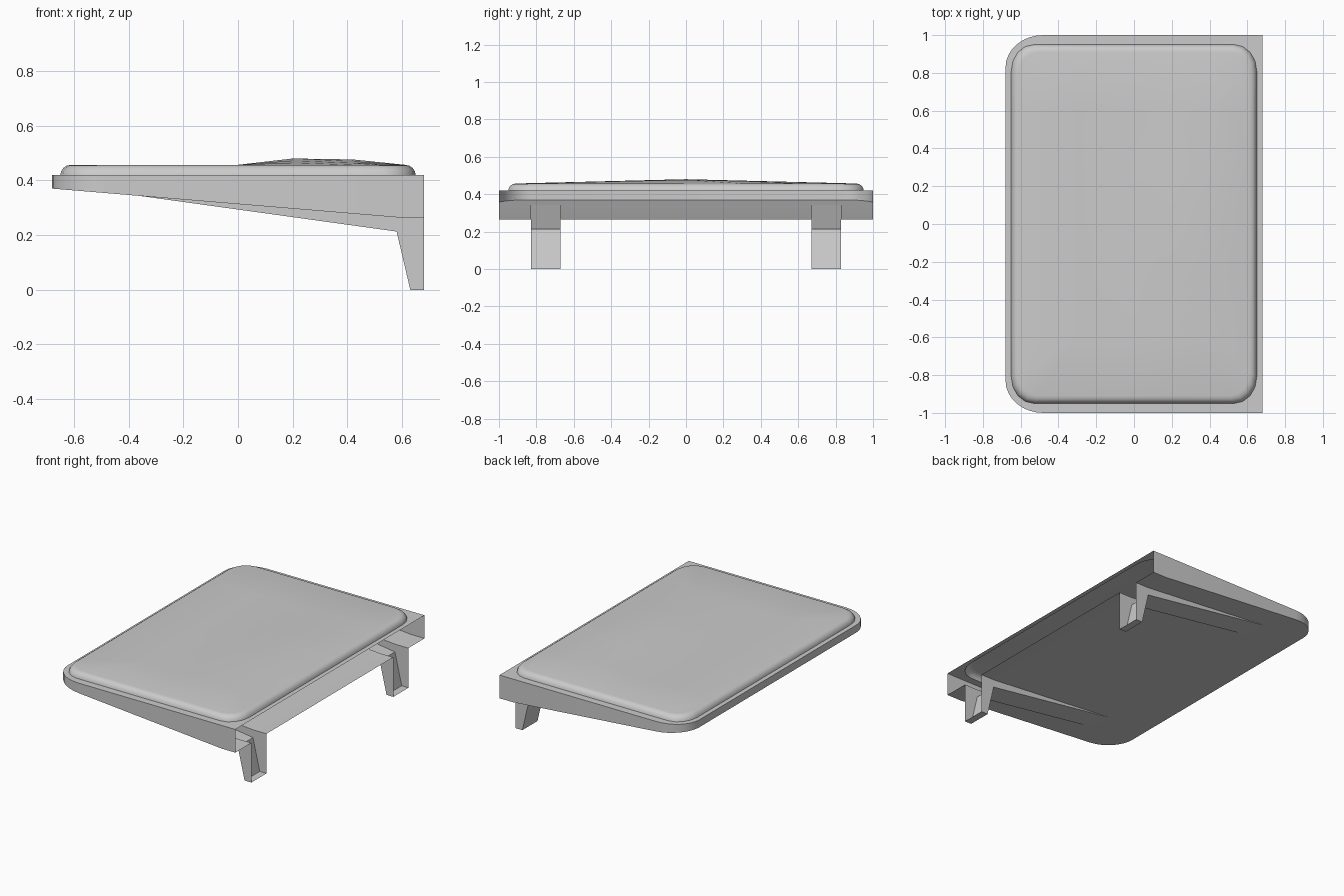
import bpy, bmesh, math
from mathutils import Vector

if "Cube" in bpy.data.objects:
    bpy.data.objects.remove(bpy.data.objects["Cube"])

RIM_Z = 0.42
SLOT_X, KNEE_X, END_X = -0.36, 0.58, 0.68
LEG_IN, LEG_OUT = 0.67, 0.83


def floor_z(x):
    return 0.37 - 0.105 * (min(x, KNEE_X) + 0.68) / 1.26


def arc(cx, cy, rx, ry, a0, a1, n):
    return [(cx + rx * math.cos(math.radians(a0 + (a1 - a0) * i / n)),
             cy + ry * math.sin(math.radians(a0 + (a1 - a0) * i / n))) for i in range(n + 1)]


def cushion_outline(inset):
    hx, hy = 0.65 - inset, 0.95 - inset
    rx, ry = 0.12 - inset / 2, 0.14 - inset / 2
    pts = []
    for k, (sx, sy) in enumerate([(1, 1), (-1, 1), (-1, -1), (1, -1)]):
        pts += arc(sx * (hx - rx), sy * (hy - ry), rx, ry, 90 * k, 90 * k + 90, 4)
    return pts


def finish(name, bm):
    bmesh.ops.remove_doubles(bm, verts=bm.verts, dist=1e-5)
    bmesh.ops.recalc_face_normals(bm, faces=bm.faces)
    mesh = bpy.data.meshes.new(name)
    bm.to_mesh(mesh)
    bm.free()
    ob = bpy.data.objects.new(name, mesh)
    bpy.context.collection.objects.link(ob)
    bpy.ops.object.select_all(action='DESELECT')
    ob.select_set(True)
    bpy.context.view_layer.objects.active = ob
    bpy.ops.object.shade_smooth_by_angle(angle=math.radians(30))
    return ob


def bisect(bm, axis, values):
    for v in values:
        co, no = Vector(), Vector()
        co[axis], no[axis] = v, 1
        bmesh.ops.bisect_plane(bm, geom=bm.verts[:] + bm.edges[:] + bm.faces[:],
                               dist=1e-5, plane_co=co, plane_no=no)


# Outer outline: square corners at +x, rounded at -x
outline = ([(END_X, 1), (KNEE_X, 1)] + arc(-0.48, 0.83, 0.20, 0.17, 90, 180, 8)
           + arc(-0.48, -0.83, 0.20, 0.17, 180, 270, 8) + [(KNEE_X, -1), (END_X, -1)])

# Side walls, open at the +x end
bm = bmesh.new()
top = [bm.verts.new((x, y, RIM_Z)) for x, y in outline]
low = [bm.verts.new((x, y, floor_z(x))) for x, y in outline]
for i in range(len(top) - 1):
    bm.faces.new((top[i], low[i], low[i + 1], top[i + 1]))
finish("side_walls", bm)

# Sloped floor with two slots above the legs
bm = bmesh.new()
bm.faces.new([bm.verts.new((x, y, 0)) for x, y in outline])
bisect(bm, 1, (-LEG_OUT, -LEG_IN, LEG_IN, LEG_OUT))
bisect(bm, 0, (SLOT_X, KNEE_X))
slots = [f for f in bm.faces
         if LEG_IN < abs(f.calc_center_median().y) < LEG_OUT and f.calc_center_median().x > SLOT_X]
bmesh.ops.delete(bm, geom=slots, context='FACES')
for v in bm.verts:
    v.co.z = floor_z(v.co.x)
finish("floor", bm)

# Flat rim around the cushion
bm = bmesh.new()
for loop in (outline, cushion_outline(0)):
    vs = [bm.verts.new((x, y, RIM_Z)) for x, y in loop]
    for i in range(len(vs)):
        bm.edges.new((vs[i - 1], vs[i]))
bmesh.ops.triangle_fill(bm, edges=bm.edges[:], use_beauty=True, normal=(0, 0, 1))
finish("rim", bm)

# Hollow wedge legs, open at the +x end and on top
under = [(SLOT_X, floor_z(SLOT_X)), (KNEE_X, 0.213), (0.63, 0), (END_X, 0)]
side = under + [(END_X, floor_z(END_X)), (KNEE_X, floor_z(KNEE_X))]
for s, name in ((-1, "front_leg"), (1, "back_leg")):
    bm = bmesh.new()
    a = [bm.verts.new((x, s * LEG_IN, z)) for x, z in side]
    b = [bm.verts.new((x, s * LEG_OUT, z)) for x, z in side]
    bm.faces.new(a)
    bm.faces.new(b[::-1])
    for i in range(3):
        bm.faces.new((a[i + 1], a[i], b[i], b[i + 1]))
    finish(name, bm)


# Cushion: rounded edge and a gently crowned top
def crown(x, y):
    keys = [(-1, 0), (0, 0), (0.2, 1), (0.42, 0.85), (0.61, 0), (1, 0)]
    for (x0, f0), (x1, f1) in zip(keys, keys[1:]):
        if x0 <= x <= x1:
            f = f0 + (f1 - f0) * (x - x0) / (x1 - x0)
            return 0.023 * f * max(0, 1 - abs(y) / 0.91)
    return 0


bm = bmesh.new()
rings = [[bm.verts.new((x, y, z)) for x, y in cushion_outline(d)]
         for d, z in ((0, RIM_Z), (0.003, 0.433), (0.012, 0.446), (0.024, 0.454), (0.04, 0.457))]
for r0, r1 in zip(rings, rings[1:]):
    for i in range(len(r0)):
        bm.faces.new((r0[i - 1], r0[i], r1[i], r1[i - 1]))
bm.faces.new(rings[-1])
bisect(bm, 0, (-0.3, 0, 0.2, 0.42))
bisect(bm, 1, (-0.6, -0.3, 0, 0.3, 0.6))
for v in bm.verts:
    if v.co.z > 0.4565:
        v.co.z += crown(v.co.x, v.co.y)
finish("cushion", bm)
